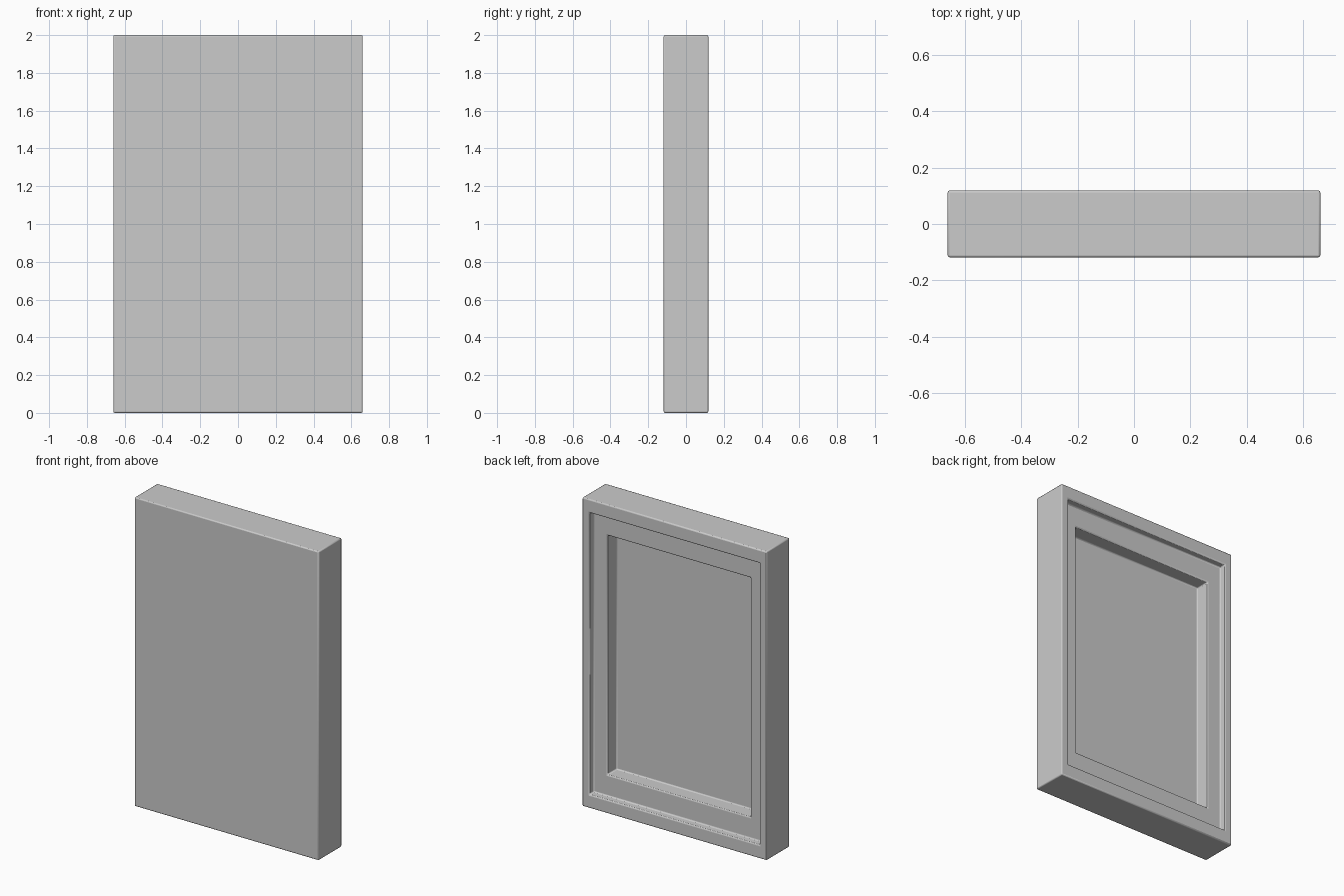
import bpy, bmesh
from mathutils import Vector

if "Cube" in bpy.data.objects:
    bpy.data.objects.remove(bpy.data.objects["Cube"])

W, D, H = 1.32, 0.236, 2.0

# Solid slab
bm = bmesh.new()
bmesh.ops.create_cube(bm, size=1)
for v in bm.verts:
    v.co = Vector((v.co.x * W, v.co.y * D, (v.co.z + 0.5) * H))
bm.normal_update()
back = max(bm.faces, key=lambda f: f.calc_center_median().y)


def step(face, mx, mz, y):
    """Extrude the face to a rectangle with the given margins at depth y."""
    face = bmesh.ops.extrude_discrete_faces(bm, faces=[face])["faces"][0]
    for v in face.verts:
        v.co.x = (W / 2 - mx) * (1 if v.co.x > 0 else -1)
        v.co.z = H - mz if v.co.z > H / 2 else mz
        v.co.y = y
    return face


# Two stepped recesses in the back: a shallow rebate, then a deep panel
y1, y2, y3 = D / 2, D / 2 - 0.045, D / 2 - 0.14
for mx, mz, y in ((0.05, 0.088, y1), (0.05, 0.088, y2),
                  (0.148, 0.225, y2), (0.148, 0.225, y3)):
    back = step(back, mx, mz, y)

bmesh.ops.recalc_face_normals(bm, faces=bm.faces)
mesh = bpy.data.meshes.new("framed_panel")
bm.to_mesh(mesh)
bm.free()
panel = bpy.data.objects.new("framed_panel", mesh)
bpy.context.collection.objects.link(panel)

# Softened edges
bevel = panel.modifiers.new("soft_edges", "BEVEL")
bevel.width = 0.007
bevel.segments = 2
bevel.limit_method = "ANGLE"

bpy.context.view_layer.objects.active = panel
panel.select_set(True)
bpy.ops.object.shade_smooth_by_angle()
